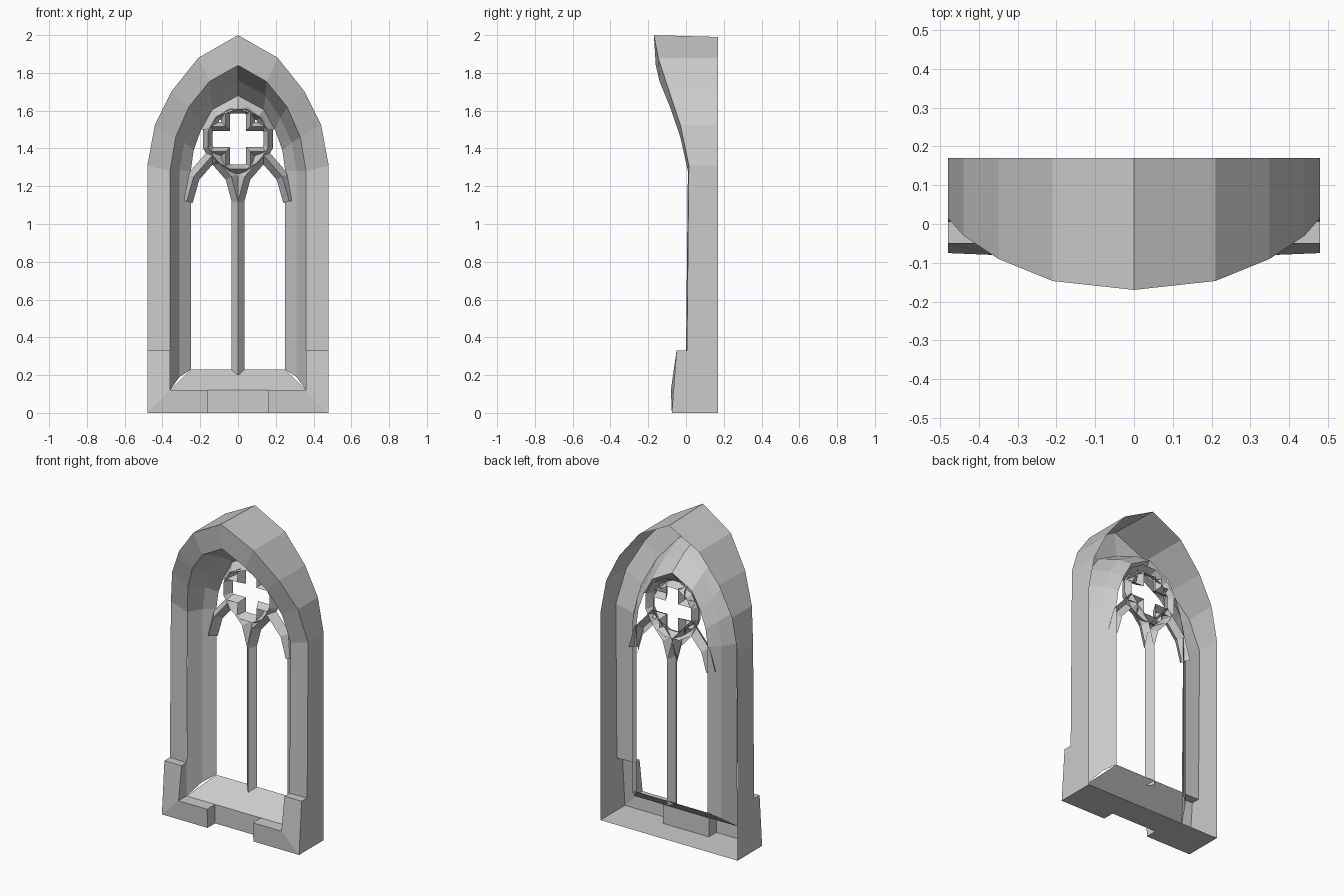
import bpy, bmesh, math
from mathutils import Vector

if "Cube" in bpy.data.objects:
    bpy.data.objects.remove(bpy.data.objects["Cube"])


def make(name, faces, mirror=True):
    """Build one flat-shaded object from faces, optionally mirrored in x."""
    bm = bmesh.new()
    for f in faces:
        bm.faces.new([bm.verts.new(p) for p in f])
        if mirror:
            bm.faces.new([bm.verts.new((-p[0], p[1], p[2])) for p in reversed(f)])
    bmesh.ops.remove_doubles(bm, verts=bm.verts, dist=0.0005)
    bmesh.ops.recalc_face_normals(bm, faces=bm.faces)
    me = bpy.data.meshes.new(name)
    bm.to_mesh(me)
    bm.free()
    ob = bpy.data.objects.new(name, me)
    bpy.context.collection.objects.link(ob)
    return ob


def loft(a, b):
    """Quads between two point rows."""
    return [(a[i], b[i], b[i + 1], a[i + 1]) for i in range(len(a) - 1)]


def rib(path, w, ridge, back=0.14, closed=False):
    """V-shaped tracery rib swept along an (x, z) path with mitred corners."""
    pts = [Vector(p) for p in path]
    n = len(pts)
    rows = [[], [], []]
    for i, p in enumerate(pts):
        d1 = p - pts[i - 1] if (i > 0 or closed) else pts[1] - p
        d2 = pts[(i + 1) % n] - p if (i < n - 1 or closed) else d1
        n1, n2 = (Vector((-d.y, d.x)).normalized() for d in (d1, d2))
        m = (n1 + n2).normalized()
        m *= w / max(0.4, m.dot(n1))
        rows[0].append((p.x + m.x, back, p.y + m.y))
        rows[1].append((p.x, ridge, p.y))
        rows[2].append((p.x - m.x, back, p.y - m.y))
    if closed:
        for r in rows:
            r.append(r[0])
    return loft(rows[0], rows[1]) + loft(rows[1], rows[2])


# Right-half outlines, from jamb foot to apex
outer = [(.48, .005, .33), (.48, .015, 1.31), (.44, -.03, 1.525),
         (.35, -.09, 1.705), (.21, -.147, 1.88), (0, -.17, 2.0)]
back = [(x, .17, z) for x, y, z in outer[:-1]] + [(0, .17, 1.99)]
edge = [(.36, 0, .33), (.36, .01, 1.28), (.33, -.03, 1.46),
        (.26, -.085, 1.62), (.15, -.14, 1.755), (0, -.16, 1.84)]
middle = [(.31, .09, .19), (.31, .09, 1.28), (.285, .08, 1.43),
          (.225, .055, 1.56), (.145, .03, 1.68), (0, .02, 1.76)]
inner = [(.25, .14, .23), (.25, .14, 1.28), (.235, .14, 1.39),
         (.195, .14, 1.5), (.137, .14, 1.605), (0, .14, 1.68)]

# Arch shell: outer wall, front hood and stepped reveal, open at the back
low_edge = [(.36, 0, .12)] + edge[1:]
frame = loft(back, outer) + loft(outer, edge)
frame += loft(low_edge, middle) + loft(middle, inner)
frame.append(((.48, .17, 0), (.48, .17, .33), (.48, .005, .33), (.48, 0, 0)))
make("arch_frame", frame)

# Corner blocks at the foot
P = [(.48, -.075, 0), (.48, -.05, .33), (.36, -.05, .33),
     (.36, -.08, .12), (.16, -.08, .12), (.16, -.075, 0)]
Q = [(.48, 0, 0), (.48, .005, .33), (.36, 0, .33),
     (.36, 0, .12), (.16, 0, .12), (.16, 0, 0)]
blocks = [P[:4], (P[0], P[3], P[4], P[5])]
blocks += loft(P + P[:1], Q + Q[:1])
make("corner_blocks", blocks)

# Sill slope, recessed centre face and underside
make("sill", [
    ((-.36, 0, .12), (.36, 0, .12), (.25, .14, .23), (-.25, .14, .23)),
    ((-.16, 0, 0), (.16, 0, 0), (.16, 0, .12), (-.16, 0, .12)),
    ((-.48, 0, 0), (-.16, 0, 0), (.16, 0, 0), (.48, 0, 0), (.48, .17, 0), (-.48, .17, 0)),
], mirror=False)

# Centre mullion
make("mullion", rib([(0, .2), (0, 1.14)], .035, .1), mirror=False)

# Pair of small pointed arches
make("lancet_arches", rib([(0, 1.12), (.035, 1.25), (.135, 1.365),
                           (.235, 1.25), (.272, 1.12)], .033, .09))

# Round tracery ring and the web joining it to the main arch
cz = 1.45
ring = [(.165 * math.cos(math.tau * (i + .5) / 12),
         cz + .165 * math.sin(math.tau * (i + .5) / 12)) for i in range(12)]
make("tracery_ring", rib(ring, .025, .085, closed=True), mirror=False)
web = [(.165, .09, 1.5), (.105, .085, 1.57), (0, .085, 1.61)]
make("ring_web", loft(inner[3:], web))

# Four cusps that leave a cross-shaped opening
cusps = []
for s in (1, -1):
    cusps += rib([(.066, cz + s * .14), (.066, cz + s * .066), (.14, cz + s * .066)],
                 .023, .09)
make("cusps", cusps)
